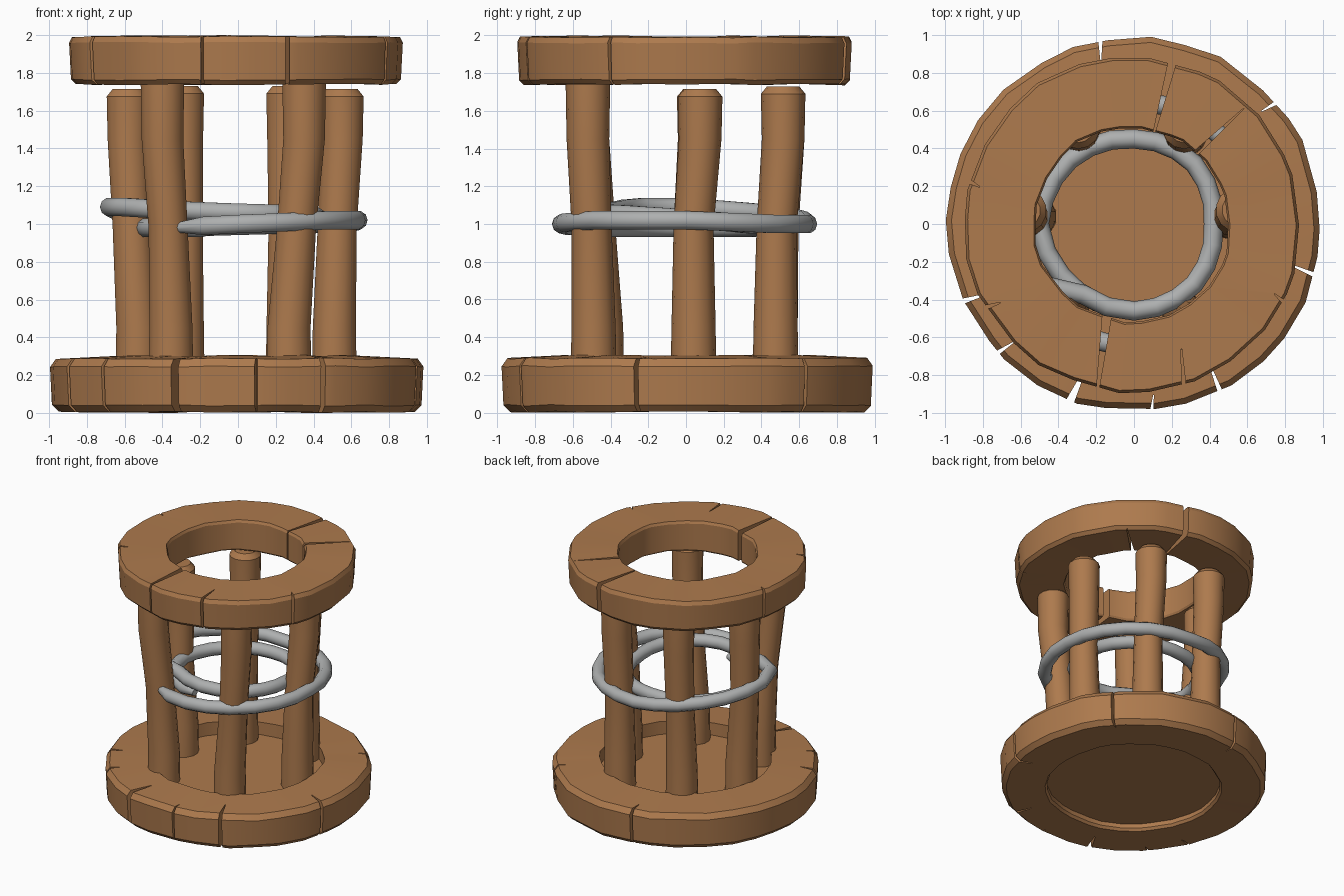
import bpy, bmesh, math, random
from mathutils import Vector

if "Cube" in bpy.data.objects:
    bpy.data.objects.remove(bpy.data.objects["Cube"])

random.seed(4)


def material(name, rgb):
    m = bpy.data.materials.new(name)
    m.diffuse_color = (*rgb, 1)
    m.use_nodes = True
    m.node_tree.nodes["Principled BSDF"].inputs["Base Color"].default_value = m.diffuse_color
    return m


WOOD = material("brown wood", (0.42, 0.195, 0.075))
METAL = material("grey metal", (0.42, 0.43, 0.43))
RUST = material("orange patch", (0.58, 0.26, 0.07))


def finish(name, bm, mats, angle=30):
    bmesh.ops.recalc_face_normals(bm, faces=bm.faces)
    me = bpy.data.meshes.new(name)
    bm.to_mesh(me)
    bm.free()
    for m in mats:
        me.materials.append(m)
    ob = bpy.data.objects.new(name, me)
    bpy.context.collection.objects.link(ob)
    smooth(ob, angle)
    return ob


def smooth(ob, angle):
    bpy.ops.object.select_all(action='DESELECT')
    ob.select_set(True)
    bpy.context.view_layer.objects.active = ob
    bpy.ops.object.shade_smooth_by_angle(angle=math.radians(angle))


def skin(bm, loops, closed):
    """Bridge equal-length vertex loops with quads."""
    n = len(loops[0])
    for i in range(len(loops) if closed else len(loops) - 1):
        a, b = loops[i], loops[(i + 1) % len(loops)]
        for j in range(n):
            k = (j + 1) % n
            bm.faces.new((a[j], a[k], b[k], b[j]))


def stone_ring(name, cx, profile, segments, jitter):
    """Lathe a closed (radius, z) profile with a hand-hewn outline."""
    bm = bmesh.new()
    loops = []
    for i in range(segments):
        a = math.tau * (i + random.uniform(-0.25, 0.25)) / segments
        dr, dz = random.uniform(-jitter, 0.004), random.uniform(-0.008, 0)
        mid = sum(z for _, z in profile) / len(profile)
        loops.append([bm.verts.new((cx + (r + dr) * math.cos(a), (r + dr) * math.sin(a),
                                    z + (dz if z > mid else -dz))) for r, z in profile])
    skin(bm, loops, True)
    return finish(name, bm, [WOOD], 25)


def cut_cracks(ob, cracks, z0, z1):
    """Cut wedge-shaped cracks: (wide end, narrow end, width), through z0..z1."""
    bm = bmesh.new()
    for (x0, y0), (x1, y1), w in cracks:
        p, q = Vector((x0, y0, 0)), Vector((x1, y1, 0))
        side = (q - p).cross(Vector((0, 0, 1))).normalized() * w / 2
        loops = []
        for z in (z0, z1):
            loops.append([bm.verts.new(v + Vector((0, 0, z)))
                          for v in (p - side, p + side, q + side * 0.15, q - side * 0.15)])
        skin(bm, loops, False)
        bm.faces.new(loops[0])
        bm.faces.new(loops[1])
    cutter = finish(ob.name + "_crack_cutter", bm, [WOOD])
    cutter.hide_render = True
    mod = ob.modifiers.new("cracks", 'BOOLEAN')
    mod.operation, mod.object, mod.solver = 'DIFFERENCE', cutter, 'EXACT'
    bpy.context.view_layer.objects.active = ob
    bpy.ops.object.modifier_apply(modifier=mod.name)
    bpy.data.objects.remove(cutter)
    smooth(ob, 25)


def radial(deg, r0, r1, w):
    a, b = math.radians(deg), math.radians(deg + 1.5)
    return ((r0 * math.cos(a), r0 * math.sin(a)), (r1 * math.cos(b), r1 * math.sin(b)), w)


# Base ring with cracks in its outer wall
base = stone_ring("base_ring", 0, [(0.66, 0.0), (0.95, 0.0), (0.985, 0.035), (0.995, 0.25),
                                   (0.965, 0.292), (0.645, 0.308), (0.645, 0.02)], 30, 0.015)
cut_cracks(base, [radial(d, 1.03, r, w) for d, r, w in
                  [(-156, .86, .035), (-137, .89, .03), (-110, .80, .05), (-85, .91, .025),
                   (-63, .82, .03), (-16, .84, .03), (40, .9, .03), (100, .88, .03)]], -0.1, 0.4)

# Recessed floor
bm = bmesh.new()
bmesh.ops.create_cone(bm, cap_ends=True, segments=32, radius1=0.665, radius2=0.665, depth=0.14)
bmesh.ops.translate(bm, verts=bm.verts, vec=(0, 0, 0.13))
finish("base_floor", bm, [WOOD])

# Top ring with wedge cracks
top = stone_ring("top_ring", -0.01, [(0.53, 1.745), (0.86, 1.735), (0.885, 1.76), (0.895, 1.965),
                                     (0.88, 1.995), (0.53, 2.0), (0.52, 1.98), (0.52, 1.76)], 26, 0.015)
cut_cracks(top, [((0.225, 0.94), (0.10, 0.46), 0.05), ((0.30, 0.35), (0.58, 0.61), 0.03),
                 ((-0.14, -0.46), (-0.20, -0.94), 0.05), ((0.27, -0.94), (0.25, -0.66), 0.03),
                 radial(-28, 0.93, 0.83, .03), radial(-151, 0.93, 0.82, .03),
                 radial(165, 0.93, 0.84, .03)], 1.6, 2.1)

# Slightly crooked posts: (bottom xy, middle xy, top xy, top z)
POSTS = {
    "post_front_left": ((-0.355, -0.45), (-0.37, -0.48), (-0.40, -0.52), 1.78),
    "post_front_right": ((0.27, -0.49), (0.31, -0.50), (0.35, -0.52), 1.78),
    "post_right": ((0.51, 0.04), (0.525, 0.04), (0.55, 0.075), 1.715),
    "post_left": ((-0.53, 0.04), (-0.56, 0.04), (-0.58, 0.07), 1.715),
    "post_back_right": ((0.265, 0.475), (0.265, 0.48), (0.265, 0.515), 1.73),
    "post_back_left": ((-0.295, 0.475), (-0.29, 0.49), (-0.295, 0.515), 1.73),
}
for name, (b, m, t, zt) in POSTS.items():
    bm = bmesh.new()
    loops = []
    for (x, y), z, r in ((b, 0.15, .122), (b, 0.45, .117), (m, 0.98, .106), (t, 1.45, .113),
                         (t, zt - 0.04, .118), (t, zt, .085)):
        loops.append([bm.verts.new((x + r * math.cos(a), y + r * math.sin(a), z))
                      for a in (math.tau * (j + 0.5) / 14 for j in range(14))])
    skin(bm, loops, False)
    bm.faces.new(loops[0])
    bm.faces.new(loops[-1])
    finish(name, bm, [WOOD], 35)

# Metal band: one lap outside the posts, then a lap inside (degrees, radius, z)
PATH = [(-122, .63, .98), (-90, .66, 1.0), (-45, .67, 1.02), (0, .635, 1.02), (45, .655, 1.0),
        (90, .645, 1.0), (135, .66, 1.05), (180, .68, 1.09), (200, .65, 1.09), (216, .56, 1.08),
        (234, .46, 1.07), (270, .46, 1.06), (315, .45, 1.05), (360, .42, 1.03), (405, .45, 1.0),
        (450, .45, .99), (495, .48, .98), (540, .50, .98), (575, .47, .98), (620, .45, .98)]
points = []
for (d0, r0, z0), (d1, r1, z1) in zip(PATH, PATH[1:]):
    steps = max(1, round((d1 - d0) / 15))
    for s in range(steps):
        f = s / steps
        points.append((d0 + (d1 - d0) * f, r0 + (r1 - r0) * f, z0 + (z1 - z0) * f))
points.append(PATH[-1])
line = [Vector((r * math.cos(math.radians(d)), r * math.sin(math.radians(d)), z)) for d, r, z in points]
bm = bmesh.new()
loops = []
for i, p in enumerate(line):
    along = (line[min(i + 1, len(line) - 1)] - line[max(i - 1, 0)]).normalized()
    out = along.cross(Vector((0, 0, 1))).normalized()
    up = out.cross(along)
    rad = 0.025 if i in (0, len(line) - 1) else 0.051
    loops.append([bm.verts.new(p + rad * (out * math.cos(a) + up * math.sin(a)))
                  for a in (math.tau * j / 10 for j in range(10))])
skin(bm, loops, False)
bm.faces.new(loops[0])
bm.faces.new(loops[-1])
bm.normal_update()
for f in bm.faces:  # small worn patch on top of the inner lap
    if (f.calc_center_median() - Vector((0.13, -0.42, 1.10))).length < 0.04:
        f.material_index = 1
finish("metal_band", bm, [METAL, RUST], 45)
